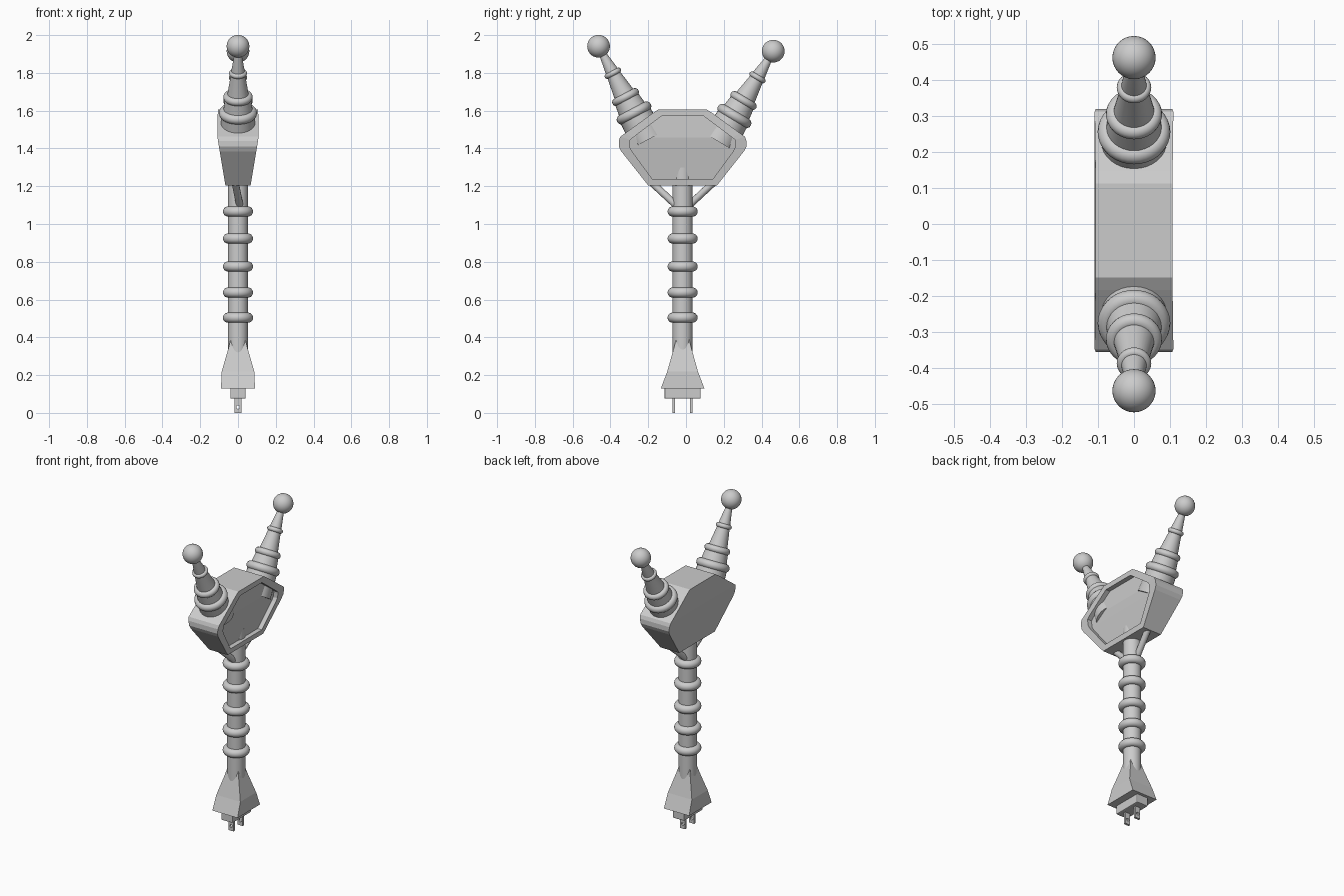
import bpy, bmesh, math
from mathutils import Vector

if "Cube" in bpy.data.objects:
    bpy.data.objects.remove(bpy.data.objects["Cube"])

CY = -0.018  # y of the handle axis


def mesh_object(name, verts, faces, smooth=False):
    me = bpy.data.meshes.new(name)
    me.from_pydata(verts, [], faces)
    bm = bmesh.new()
    bm.from_mesh(me)
    bmesh.ops.recalc_face_normals(bm, faces=bm.faces)
    bm.to_mesh(me)
    bm.free()
    ob = bpy.data.objects.new(name, me)
    bpy.context.collection.objects.link(ob)
    if smooth:
        finish_smooth(ob)
    return ob


def finish_smooth(ob):
    bpy.ops.object.select_all(action='DESELECT')
    ob.select_set(True)
    bpy.context.view_layer.objects.active = ob
    bpy.ops.object.shade_smooth_by_angle(angle=math.radians(35))


def lathe(name, profile, loc=(0, 0, 0), tilt=0.0, n=32):
    verts = [(r * math.cos(2 * math.pi * k / n), r * math.sin(2 * math.pi * k / n), z)
             for r, z in profile for k in range(n)]
    faces = [(i * n + k, i * n + (k + 1) % n, (i + 1) * n + (k + 1) % n, (i + 1) * n + k)
             for i in range(len(profile) - 1) for k in range(n)]
    last = (len(profile) - 1) * n
    faces += [tuple(range(n)), tuple(range(last, last + n))]
    ob = mesh_object(name, verts, faces, True)
    ob.location, ob.rotation_euler = loc, (tilt, 0, 0)
    return ob


def ring(name, loc, major, minor, tilt=0.0):
    bpy.ops.mesh.primitive_torus_add(location=loc, rotation=(tilt, 0, 0), major_radius=major,
                                     minor_radius=minor, major_segments=36, minor_segments=14)
    ob = bpy.context.object
    ob.name = name
    finish_smooth(ob)


def loft_rects(name, sections, bevel=0.0):
    verts = [(sx * x, CY + sy * y, z) for x, y, z in sections
             for sx, sy in ((-1, -1), (1, -1), (1, 1), (-1, 1))]
    faces = [(4 * i + k, 4 * i + (k + 1) % 4, 4 * i + 4 + (k + 1) % 4, 4 * i + 4 + k)
             for i in range(len(sections) - 1) for k in range(4)]
    e = 4 * (len(sections) - 1)
    ob = mesh_object(name, verts, faces + [(0, 1, 2, 3), (e, e + 1, e + 2, e + 3)])
    if bevel:
        m = ob.modifiers.new("bevel", 'BEVEL')
        m.width, m.segments = bevel, 2
    return ob


# Handle rod and its rings
lathe("handle_rod", [(0.053, 0.3), (0.053, 1.3)], (0, CY, 0))
for i, z in enumerate((0.504, 0.637, 0.775, 0.923, 1.066)):
    ring(f"handle_ring_{i + 1}", (0, CY, z), 0.053, 0.027)

# Flared plug body, plug base
loft_rects("plug_body", [(0.09, 0.115, 0.13), (0.086, 0.081, 0.22),
                         (0.05, 0.046, 0.345), (0.034, 0.03, 0.41)])
loft_rects("plug_base", [(0.041, 0.096, 0.075), (0.041, 0.096, 0.14)], 0.006)

# Prongs with a round hole each
for s in (-1, 1):
    n, y0 = 24, CY + s * 0.046
    verts = []
    for y in (y0 - 0.007, y0 + 0.007):
        for k in range(n):
            c, d = math.cos(2 * math.pi * k / n), math.sin(2 * math.pi * k / n)
            m = max(abs(c), abs(d))
            verts += [(0.018 * c / m, y, 0.04 + 0.04 * d / m), (0.009 * c, y, 0.03 + 0.009 * d)]
    faces = []
    for k in range(n):
        a, b = 2 * k, 2 * ((k + 1) % n)
        A, B = a + 2 * n, b + 2 * n
        faces += [(a, b, b + 1, a + 1), (A, B, B + 1, A + 1), (a, b, B, A),
                  (a + 1, b + 1, B + 1, A + 1)]
    mesh_object(f"prong_{'front' if s < 0 else 'back'}", verts, faces)

# Head: half outlines (y, z) top to bottom, mirrored; right face has a recessed panel
outer = [(0.13, 1.605), (0.165, 1.582), (0.305, 1.48), (0.33, 1.462),
         (0.338, 1.44), (0.338, 1.41), (0.325, 1.385), (0.182, 1.204)]
inner = [(0.11, 1.572), (0.14, 1.55), (0.262, 1.458), (0.277, 1.446),
         (0.278, 1.43), (0.278, 1.405), (0.268, 1.385), (0.16, 1.238)]


def half_width(y, z):
    t = min(1.0, (z - 1.204) / 0.256)
    return 0.064 + 0.041 * t + 0.004 * min(1.0, y / 0.3)


def outline(pts, side, depth=0.0):
    return [(side * (half_width(y, z) - depth), CY + s * y, z)
            for s, seq in ((1, pts), (-1, pts[::-1])) for y, z in seq]


n = 2 * len(outer)
loops = [outline(outer, -1), outline(outer, 1), outline(inner, 1), outline(inner, 1, 0.03)]
verts = [v for lp in loops for v in lp]
faces = [(i * n + k, i * n + (k + 1) % n, (i + 1) * n + (k + 1) % n, (i + 1) * n + k)
         for i in range(3) for k in range(n)]
for base in (0, 3 * n):
    faces += [(base + k, base + k + 1, base + n - 2 - k, base + n - 1 - k)
              for k in range(n // 2 - 1)]
mesh_object("head_housing", verts, faces)

# Struts between handle and head
for s in (-1, 1):
    a = Vector((-s * -0.012 * -1 * -1, CY + s * 0.03, 1.095))
    b = Vector((s * 0.016, CY + s * 0.17, 1.225))
    a.x = -s * 0.01
    ob = lathe(f"strut_{'front' if s < 0 else 'back'}", [(0.019, 0), (0.019, (b - a).length)], a, n=16)
    ob.rotation_euler = (b - a).to_track_quat('Z', 'Y').to_euler()

# Antennas: tapered stem, three rings, ball tip
for label, s, y, z, deg in (("front", -1, -0.463, 1.941, 28), ("back", 1, 0.462, 1.915, 31)):
    tilt = -s * math.radians(deg)
    axis = Vector((0, s * math.sin(math.radians(deg)), math.cos(math.radians(deg))))
    tip = Vector((0, y, z))
    lathe(f"antenna_stem_{label}",
          [(0.095, -0.56), (0.088, -0.40), (0.08, -0.40), (0.066, -0.30), (0.058, -0.30),
           (0.036, -0.16), (0.034, -0.14), (0.018, -0.04)], tip, tilt)
    for i, (t, major, minor) in enumerate(((0.40, 0.075, 0.026), (0.305, 0.057, 0.021),
                                           (0.162, 0.034, 0.014))):
        ring(f"antenna_ring_{label}_{i + 1}", tip - axis * t, major, minor, tilt)
    bpy.ops.mesh.primitive_uv_sphere_add(segments=32, ring_count=20, radius=0.06, location=tip)
    bpy.context.object.name = f"antenna_ball_{label}"
    finish_smooth(bpy.context.object)
